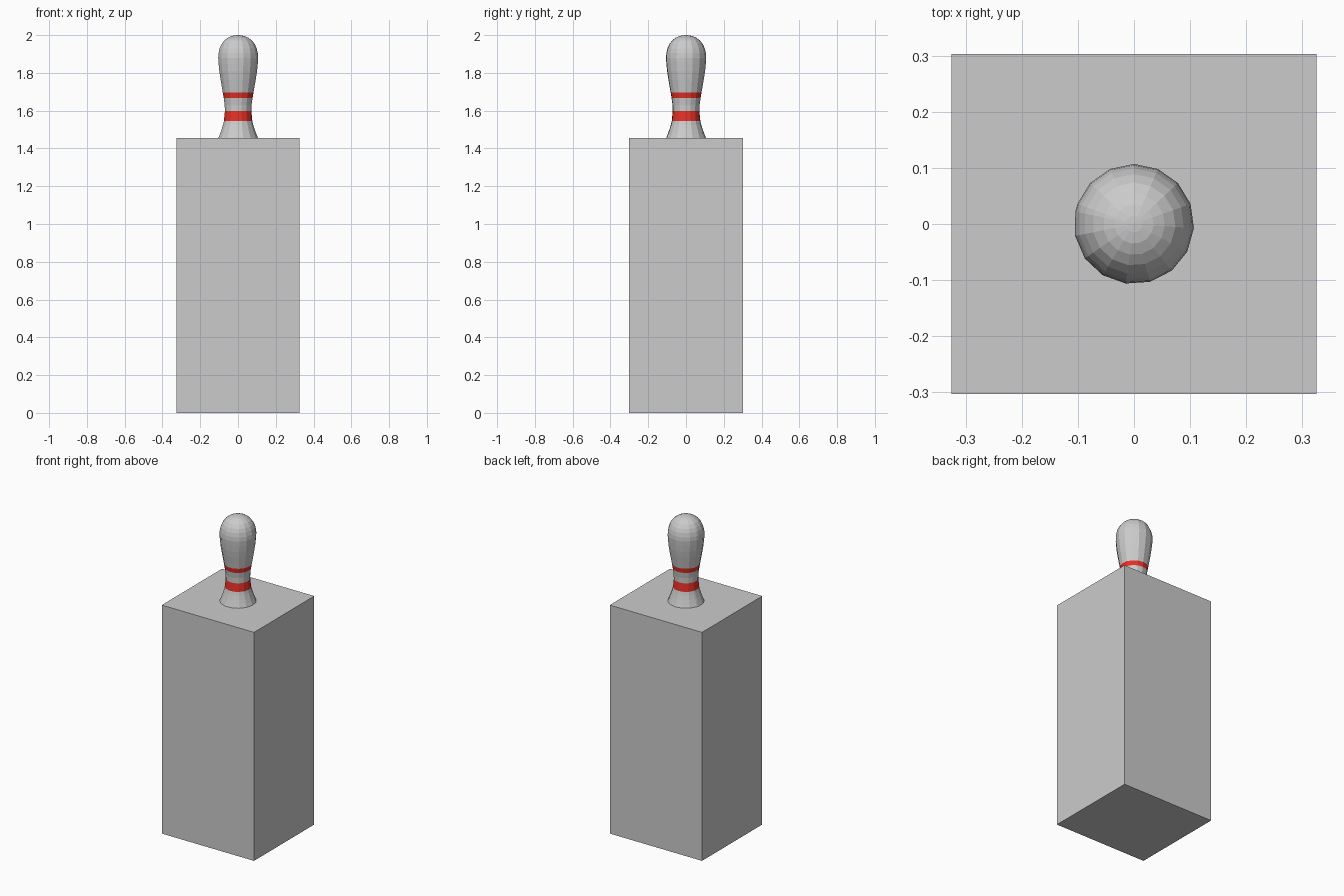
import bpy, bmesh, math

if "Cube" in bpy.data.objects:
    bpy.data.objects.remove(bpy.data.objects["Cube"])

# Pedestal block
BLOCK_TOP = 1.455
bpy.ops.mesh.primitive_cube_add(size=1, location=(0, 0, BLOCK_TOP / 2))
block = bpy.context.object
block.name = "pedestal_block"
block.scale = (0.65, 0.606, BLOCK_TOP)


def colour(name, rgba):
    mat = bpy.data.materials.new(name)
    mat.diffuse_color = rgba
    mat.use_nodes = True
    mat.node_tree.nodes["Principled BSDF"].inputs["Base Color"].default_value = mat.diffuse_color
    return mat


# Pin outline as (radius, height), from foot to near the crown
profile = [(0.106, BLOCK_TOP), (0.098, 1.475), (0.089, 1.50), (0.081, 1.525),
           (0.076, 1.545), (0.071, 1.597), (0.072, 1.63), (0.077, 1.666),
           (0.082, 1.695), (0.088, 1.73), (0.095, 1.77), (0.101, 1.81),
           (0.105, 1.85), (0.107, 1.88), (0.105, 1.905), (0.099, 1.93),
           (0.089, 1.952), (0.074, 1.972), (0.055, 1.986), (0.035, 1.995),
           (0.015, 1.999)]
stripes = {4, 7}  # profile segments painted red

# Sixteen-sided lathe with a narrow seam strip on the left
angles = [math.radians(160.5 - 23.5 * k) for k in range(16)][::-1]

bm = bmesh.new()
rings = [[bm.verts.new((r * math.cos(a), r * math.sin(a), z)) for a in angles]
         for r, z in profile]
crown = bm.verts.new((0, 0, 2.0))
n = len(angles)
for s in range(len(rings) - 1):
    low, high = rings[s], rings[s + 1]
    for i in range(n):
        j = (i + 1) % n
        face = bm.faces.new((low[i], low[j], high[j], high[i]))
        face.material_index = 1 if s in stripes else 0
for i in range(n):
    bm.faces.new((rings[-1][i], rings[-1][(i + 1) % n], crown))

mesh = bpy.data.meshes.new("bowling_pin")
bm.to_mesh(mesh)
bm.free()
mesh.materials.append(colour("pin_grey", (0.8, 0.8, 0.8, 1)))
mesh.materials.append(colour("stripe_red", (0.8, 0.03, 0.02, 1)))
pin = bpy.data.objects.new("bowling_pin", mesh)
bpy.context.collection.objects.link(pin)
